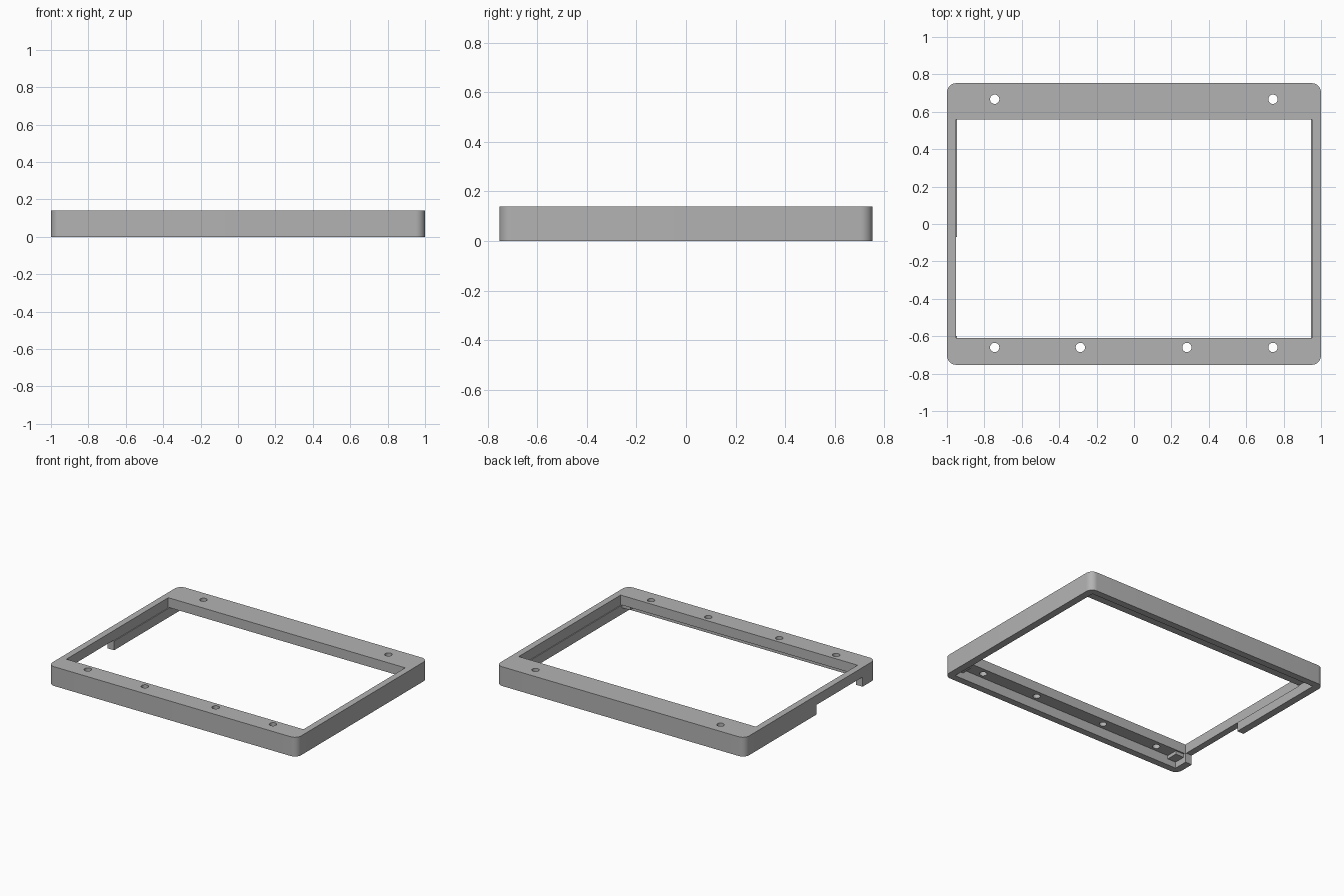
import bpy
import bmesh
import math

cube = bpy.data.objects.get("Cube")
if cube:
    bpy.data.objects.remove(cube)

grey = bpy.data.materials.new("plain_grey")
grey.use_nodes = True
grey.diffuse_color = (0.45, 0.45, 0.45, 1)
grey.node_tree.nodes["Principled BSDF"].inputs["Base Color"].default_value = (0.45, 0.45, 0.45, 1)

HALF_X, HALF_Y, HEIGHT = 1.0, 0.753, 0.14
PLATE_Z = 0.07      # underside of the top plate
RADIUS = 0.05


def add_object(name, bm):
    bmesh.ops.recalc_face_normals(bm, faces=bm.faces)
    mesh = bpy.data.meshes.new(name)
    bm.to_mesh(mesh)
    bm.free()
    mesh.materials.append(grey)
    obj = bpy.data.objects.new(name, mesh)
    bpy.context.collection.objects.link(obj)
    return obj


def prism(name, points, z0, z1):
    bm = bmesh.new()
    base = bm.faces.new([bm.verts.new((x, y, z0)) for x, y in points])
    top = bmesh.ops.extrude_face_region(bm, geom=[base])["geom"]
    verts = [v for v in top if isinstance(v, bmesh.types.BMVert)]
    bmesh.ops.translate(bm, verts=verts, vec=(0, 0, z1 - z0))
    return add_object(name, bm)


def box(name, x0, x1, y0, y1, z0, z1):
    return prism(name, [(x0, y0), (x1, y0), (x1, y1), (x0, y1)], z0, z1)


def arc(cx, cy, r, start, sweep, steps):
    return [(cx + r * math.cos(start + sweep * i / steps),
             cy + r * math.sin(start + sweep * i / steps)) for i in range(steps + 1)]


def cut(target, cutter):
    mod = target.modifiers.new("cut", 'BOOLEAN')
    mod.operation = 'DIFFERENCE'
    mod.solver = 'EXACT'
    mod.object = cutter
    bpy.context.view_layer.objects.active = target
    bpy.ops.object.modifier_apply(modifier=mod.name)
    bpy.data.objects.remove(cutter)


# Rounded outer block
outline = []
for i, (sx, sy) in enumerate([(1, 1), (-1, 1), (-1, -1), (1, -1)]):
    outline += arc(sx * (HALF_X - RADIUS), sy * (HALF_Y - RADIUS), RADIUS,
                   i * math.pi / 2, math.pi / 2, 8)
frame = prism("bezel_frame", outline, 0, HEIGHT)

# Hollow underside, then the display opening through the plate
cut(frame, box("pocket", -0.947, 0.947, -0.703, 0.703, -0.1, PLATE_Z))
cut(frame, box("opening", -0.953, 0.953, -0.61, 0.56, PLATE_Z - 0.004, 0.3))

# Gap in the lower part of one side wall
cut(frame, box("side_gap", -1.1, -0.9, -0.6, -0.07, -0.1, PLATE_Z))

# Screw holes
holes = [(x, -0.66) for x in (-0.745, -0.287, 0.283, 0.743)]
holes += [(x, 0.667) for x in (-0.745, 0.743)]
for x, y in holes:
    cut(frame, prism("hole", arc(x, y, 0.025, 0, math.tau, 24)[:-1], -0.1, 0.3))

# Small lugs under the plate in the front corners
for side, label in ((1, "left"), (-1, "right")):
    x0, x1 = sorted((side * 0.88, side * 0.95))
    box(label + "_corner_lug", x0, x1, -0.705, -0.62, 0.045, PLATE_Z + 0.003)

# Smooth corners and holes, crisp edges elsewhere
bpy.ops.object.select_all(action='DESELECT')
frame.select_set(True)
bpy.context.view_layer.objects.active = frame
bpy.ops.object.shade_smooth_by_angle(angle=math.radians(30))
